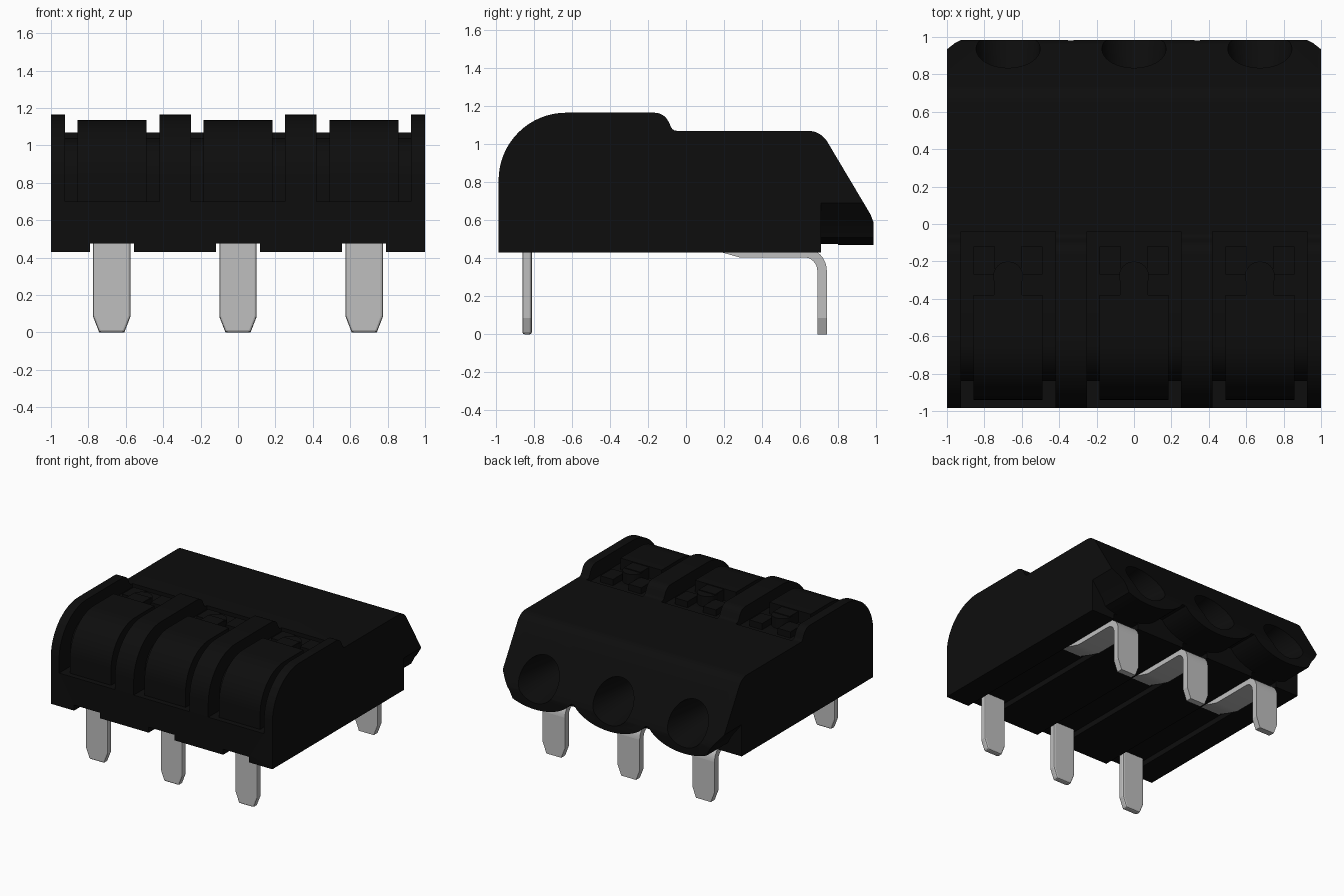
import bpy, bmesh, math
from mathutils import Vector

cube = bpy.data.objects.get("Cube")
if cube:
    bpy.data.objects.remove(cube, do_unlink=True)


def material(name, rgb, rough):
    m = bpy.data.materials.new(name)
    m.use_nodes = True
    m.diffuse_color = (*rgb, 1)
    node = m.node_tree.nodes["Principled BSDF"]
    node.inputs["Base Color"].default_value = (*rgb, 1)
    node.inputs["Roughness"].default_value = rough
    return m


BLACK = material("black plastic", (0.004, 0.004, 0.004), 0.6)
GREY = material("pin grey", (0.52, 0.52, 0.52), 0.5)
PITCH = 0.673
CENTRES = [-PITCH, 0, PITCH]


def arc(cx, cy, r, start, end, steps=12):
    """Points on an arc, angles in degrees."""
    angles = [math.radians(start + (end - start) * i / steps) for i in range(steps + 1)]
    return [(cx + r * math.cos(a), cy + r * math.sin(a)) for a in angles]


def finish(name, bm, mat):
    bmesh.ops.recalc_face_normals(bm, faces=bm.faces[:])
    mesh = bpy.data.meshes.new(name)
    bm.to_mesh(mesh)
    bm.free()
    mesh.materials.append(mat)
    ob = bpy.data.objects.new(name, mesh)
    bpy.context.collection.objects.link(ob)
    return ob


def prism(name, pts, axis, a, b, mat=BLACK):
    """Extrude a (y, z) profile along x, or an (x, z) profile along y."""
    bm = bmesh.new()
    place = (lambda p: (a, p[0], p[1])) if axis == "x" else (lambda p: (p[0], a, p[1]))
    face = bm.faces.new([bm.verts.new(place(p)) for p in pts])
    out = bmesh.ops.extrude_face_region(bm, geom=[face])
    step = Vector((b - a, 0, 0)) if axis == "x" else Vector((0, b - a, 0))
    bmesh.ops.translate(bm, vec=step, verts=[v for v in out["geom"] if isinstance(v, bmesh.types.BMVert)])
    return finish(name, bm, mat)


def box(name, x0, x1, y0, y1, z0, z1, mat=BLACK):
    return prism(name, [(y0, z0), (y1, z0), (y1, z1), (y0, z1)], "x", x0, x1, mat)


def activate(ob):
    bpy.ops.object.select_all(action="DESELECT")
    ob.select_set(True)
    bpy.context.view_layer.objects.active = ob


def cut(ob, cutter):
    mod = ob.modifiers.new("cut", "BOOLEAN")
    mod.operation = "DIFFERENCE"
    mod.solver = "EXACT"
    mod.object = cutter
    activate(ob)
    bpy.ops.object.modifier_apply(modifier=mod.name)
    bpy.data.objects.remove(cutter, do_unlink=True)


def smooth(ob):
    activate(ob)
    bpy.ops.object.shade_smooth_by_angle(angle=math.radians(30))


def bevel(ob, width):
    mod = ob.modifiers.new("bevel", "BEVEL")
    mod.width = width
    mod.segments = 2
    mod.limit_method = "ANGLE"


# Housing: side profile with rounded front, step and sloped rear
profile = [(-0.985, 0.43), (0.985, 0.43), (0.985, 0.59), (0.97, 0.63)]
profile += arc(0.64, 0.95, 0.12, 30, 90, 8)
profile += arc(-0.05, 1.10, 0.03, 270, 210, 5)
profile += arc(-0.165, 1.085, 0.08, 25, 90, 6)
profile += arc(-0.63, 0.81, 0.355, 90, 180, 16)
housing = prism("housing", profile, "x", -1, 1)


# Scalloped underside of the rear overhang, one lobe per entry
def lobe_height(x):
    d = min(abs(x - c) for c in CENTRES)
    z = 0.47 + 0.2 * (1 - math.sqrt(max(0, 1 - (d / 0.345) ** 2)))
    if abs(x) > 0.9:
        z = max(z, 0.56 + 1.3 * (abs(x) - 0.9))
    return min(z, 0.62) if abs(x) < 0.5 else z


COUNT = 72
scallop = [(1.05, 0.3), (-1.05, 0.3)]
for i in range(COUNT + 1):
    x = -1.05 + 2.1 * i / COUNT
    scallop.append((x, lobe_height(x)))
cut(housing, prism("scallop_cutter", scallop, "y", 0.71, 1.2))

# Pockets between the front walls
pocket = [(-1.2, 0.70)] + arc(-0.63, 0.83, 0.21, 180, 90)
pocket.insert(1, (-0.84, 0.70))
pocket += [(-0.04, 1.04), (-0.04, 1.3), (-1.2, 1.3)]
for c in CENTRES:
    cut(housing, prism("pocket_cutter", pocket, "x", c - 0.252, c + 0.252))

# Grooves underneath, and funnel-shaped wire entries at the rear
for c in CENTRES:
    cut(housing, box("groove_cutter", c - 0.117, c + 0.117, -1.2, 0.8, 0.3, 0.475))
    bm = bmesh.new()
    bmesh.ops.create_cone(bm, cap_ends=True, segments=40, radius1=0.11, radius2=0.195, depth=0.6)
    for v in bm.verts:
        v.co = Vector((v.co.x + c, v.co.z + 0.8, v.co.y + 0.70))
    cut(housing, finish("entry_cutter", bm, BLACK))
smooth(housing)

# Levers with a round button and two low tabs behind
lever = [(-0.80, 0.70), (-0.94, 0.70)] + arc(-0.63, 0.825, 0.31, 180, 90, 14)
lever += [(-0.38, 1.135), (-0.38, 1.0), (-0.60, 0.95)]
for n, c in enumerate(CENTRES, 1):
    smooth(prism(f"lever_{n}", lever, "x", c - 0.185, c + 0.185))
    box(f"lever_tongue_{n}", c - 0.075, c + 0.075, -0.39, -0.27, 1.0, 1.13)
    bm = bmesh.new()
    bmesh.ops.create_cone(bm, cap_ends=True, segments=24, radius1=0.08, radius2=0.08, depth=0.1)
    bmesh.ops.translate(bm, vec=(c, -0.28, 1.075), verts=bm.verts[:])
    smooth(finish(f"lever_button_{n}", bm, BLACK))
    for side, s in (("right", -1), ("left", 1)):
        xs = sorted((c + s * 0.07, c + s * 0.185))
        box(f"{side}_tab_{n}", *xs, -0.27, -0.12, 1.0, 1.09)


# Pins: tapered front legs, and rear legs bent into the underside
def leg(name, c, y, top):
    half = [(0.067, 0), (0.1, 0.085), (0.1, top)]
    pts = [(c + x, z) for x, z in half] + [(c - x, z) for x, z in reversed(half)]
    ob = prism(name, pts, "y", y - 0.025, y + 0.025, GREY)
    return ob


strip = [(0.06, 0.475), (0.18, 0.433), (0.28, 0.405)]
strip += arc(0.62, 0.335, 0.07, 90, 0, 8) + arc(0.62, 0.335, 0.12, 0, 90, 8)
strip += [(0.28, 0.455), (0.15, 0.48)]
for n, c in enumerate((-0.675, 0, 0.675), 1):
    bevel(leg(f"front_pin_{n}", c, -0.835, 0.5), 0.012)
    leg(f"rear_pin_{n}", c, 0.715, 0.335)
    smooth(prism(f"rear_pin_bend_{n}", strip, "x", c - 0.1, c + 0.1, GREY))
